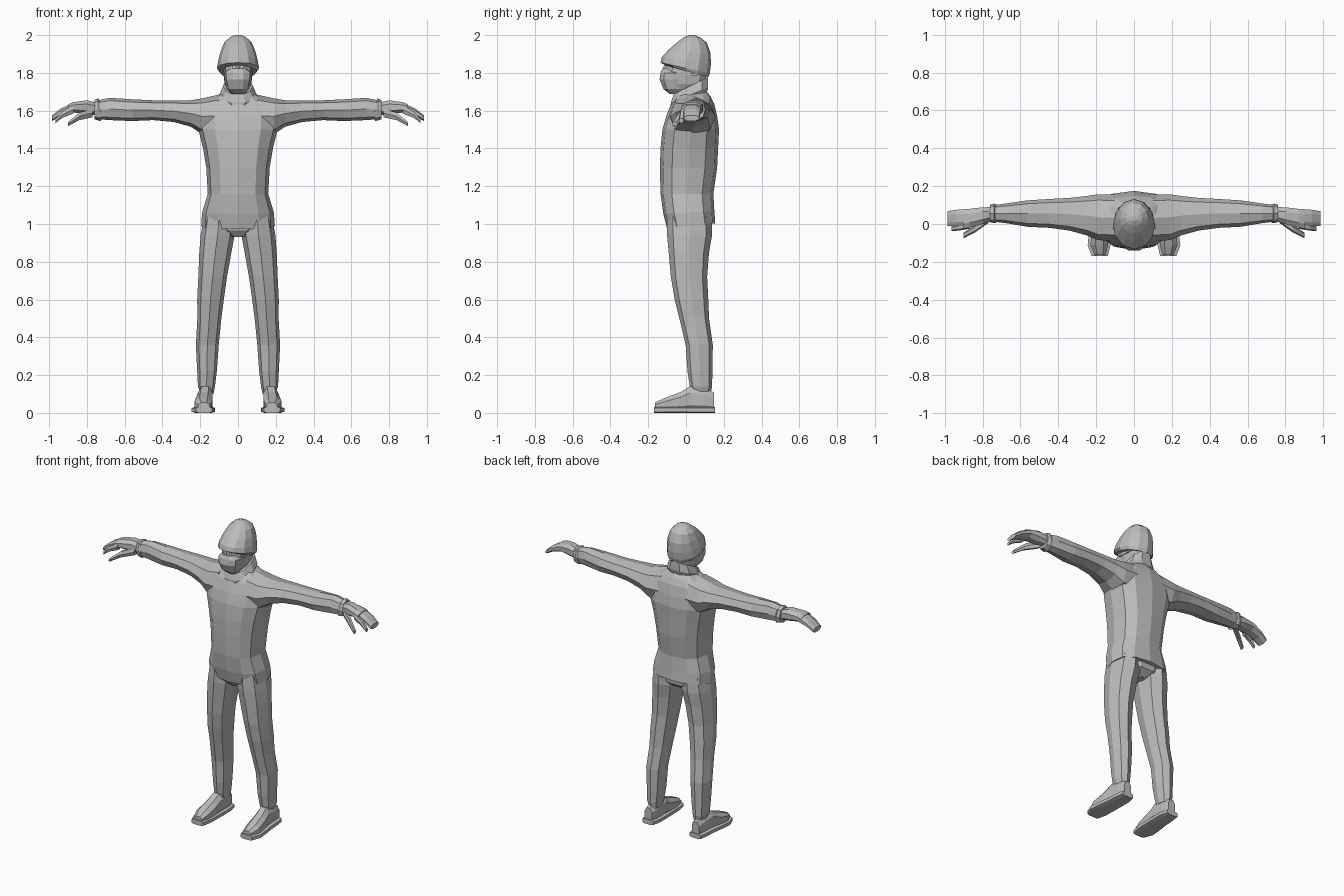
import bpy
import bmesh
import math

cube = bpy.data.objects.get("Cube")
if cube:
    bpy.data.objects.remove(cube, do_unlink=True)

# Single flat colour
GREY = (0.5, 0.5, 0.5, 1.0)
grey = bpy.data.materials.new("plain_grey")
grey.use_nodes = True
grey.diffuse_color = GREY
for node in grey.node_tree.nodes:
    if node.type == "BSDF_PRINCIPLED":
        node.inputs["Base Color"].default_value = GREY


def outline(sides, power, turned):
    """Unit outline between a circle and a square, touching all four limits."""
    offset = math.pi / sides if turned else 0
    points = []
    for i in range(sides):
        angle = 2 * math.pi * i / sides + offset
        points.append([math.copysign(abs(value) ** power, value)
                       for value in (math.cos(angle), math.sin(angle))])
    wide = max(abs(p[0]) for p in points)
    high = max(abs(p[1]) for p in points)
    return [(p[0] / wide, p[1] / high) for p in points]


def loft(name, axis, rings, sides=8, power=0.85, turned=False, mirror=1):
    """Skin a stack of rings: position, low and high limits on the two other
    axes, and optionally a slope along the second of those axes."""
    shape = outline(sides, power, turned)
    bm = bmesh.new()
    previous = None
    for position, u_low, u_high, v_low, v_high, *slope in rings:
        tilt = slope[0] if slope else 0
        ring = []
        for u, v in shape:
            across = (u_low + u_high) / 2 + u * (u_high - u_low) / 2
            deep = (v_low + v_high) / 2 + v * (v_high - v_low) / 2
            along = position + tilt * deep
            if axis == "x":
                point = (along, across, deep)
            elif axis == "y":
                point = (across, along, deep)
            else:
                point = (across, deep, along)
            ring.append(bm.verts.new((point[0] * mirror, point[1], point[2])))
        if previous is None:
            bm.faces.new(ring)
        else:
            for i in range(sides):
                j = (i + 1) % sides
                bm.faces.new((previous[i], previous[j], ring[j], ring[i]))
        previous = ring
    bm.faces.new(previous)
    bmesh.ops.recalc_face_normals(bm, faces=bm.faces)
    mesh = bpy.data.meshes.new(name)
    bm.to_mesh(mesh)
    bm.free()
    mesh.materials.append(grey)
    obj = bpy.data.objects.new(name, mesh)
    bpy.context.collection.objects.link(obj)
    return obj


def centred(rings):
    """Expand (height, half width, front, back, ...) to rings about x = 0."""
    return [(z, -half, half, *rest) for z, half, *rest in rings]


# Jacket body, from hem to shoulders
loft("jacket", "z", centred([
    (.985, .195, -.1, .155, .12),
    (1.06, .19, -.12, .15, .06),
    (1.16, .16, -.135, .145),
    (1.3, .168, -.138, .165),
    (1.4, .185, -.135, .17),
    (1.5, .21, -.125, .175),
    (1.57, .21, -.105, .165),
    (1.635, .18, -.08, .15),
    (1.675, .12, -.055, .13),
    (1.7, .07, -.03, .11),
]), sides=12, power=0.8)

# Trouser seat joining the legs
loft("trouser_seat", "z", centred([
    (.93, .035, -.055, .08),
    (.965, .13, -.085, .125),
    (1.05, .17, -.1, .135),
]), sides=10)

# Collar, higher at the nape than at the throat
loft("collar", "z", centred([
    (1.625, .075, -.078, .1, .4),
    (1.675, .1, -.08, .118, .4),
    (1.72, .078, -.065, .115, .5),
]), sides=10)

# Head and neck
loft("head", "z", centred([
    (1.64, .055, -.03, .09),
    (1.7, .05, -.07, .095),
    (1.74, .07, -.1, .1),
    (1.8, .078, -.112, .11),
    (1.85, .078, -.105, .11),
    (1.9, .06, -.07, .09),
]), sides=10)

# Nose ridge between the eyes
loft("nose", "z", centred([
    (1.79, .022, -.13, -.09),
    (1.825, .014, -.122, -.09),
    (1.86, .012, -.108, -.09),
]), sides=4, power=1)

# Cloth mask over the lower face
loft("face_mask", "z", centred([
    (1.688, .035, -.085, -.01),
    (1.715, .06, -.12, -.005),
    (1.765, .072, -.14, .01),
    (1.8, .074, -.135, 0),
    (1.822, .045, -.125, -.02),
]), sides=10, power=0.75)

# Knitted hat, its brim sloping down to the back
loft("hat", "z", centred([
    (1.81, .102, -.112, .118, -.28),
    (1.825, .111, -.135, .126, -.22),
    (1.865, .105, -.128, .132, -.15),
    (1.915, .092, -.092, .13, -.08),
    (1.96, .073, -.05, .11),
    (1.988, .044, -.012, .075),
    (2.0, .016, .015, .045),
]), sides=12, power=0.95)

for side, mirror in (("left", 1), ("right", -1)):
    # Mask strap
    loft(side + "_mask_strap", "y", [
        (-.05, .07, .076, 1.795, 1.805),
        (.06, .076, .082, 1.785, 1.795),
    ], sides=4, turned=True, mirror=mirror)

    # Sleeve and cuff
    loft(side + "_sleeve", "x", [
        (.1, -.09, .155, 1.46, 1.685),
        (.19, -.085, .157, 1.475, 1.665),
        (.25, -.06, .148, 1.515, 1.655),
        (.34, -.035, .138, 1.54, 1.655),
        (.45, -.02, .132, 1.55, 1.655),
        (.56, -.015, .125, 1.545, 1.66),
        (.68, .005, .108, 1.55, 1.668),
        (.74, .012, .1, 1.555, 1.655),
    ], mirror=mirror)
    loft(side + "_cuff", "x", [
        (.725, .008, .102, 1.545, 1.645),
        (.74, .004, .108, 1.548, 1.665),
        (.76, .01, .102, 1.555, 1.657),
    ], mirror=mirror)

    # Hand: palm, closed fingers and thumb
    loft(side + "_palm", "x", [
        (.74, .02, .09, 1.575, 1.64),
        (.8, 0, .088, 1.58, 1.655),
        (.87, -.02, .08, 1.59, 1.645),
        (.9, -.025, .078, 1.585, 1.633),
    ], turned=True, mirror=mirror)
    loft(side + "_front_finger", "x", [
        (.87, -.025, .01, 1.585, 1.63),
        (.93, -.035, -.005, 1.562, 1.595),
        (.965, -.038, -.012, 1.535, 1.558),
    ], sides=6, mirror=mirror)
    loft(side + "_fingers", "x", [
        (.87, -.01, .08, 1.59, 1.643),
        (.94, -.012, .075, 1.57, 1.61),
        (.985, -.01, .068, 1.545, 1.575),
    ], turned=True, mirror=mirror)
    loft(side + "_thumb", "x", [
        (.77, .005, .045, 1.565, 1.61),
        (.84, -.045, -.005, 1.55, 1.59),
        (.9, -.075, -.045, 1.518, 1.54),
    ], sides=6, mirror=mirror)

    # Trouser leg
    loft(side + "_trouser_leg", "z", [
        (.1, .13, .198, .035, .13),
        (.14, .122, .212, .02, .138),
        (.22, .112, .216, .008, .14),
        (.36, .102, .223, -.002, .142),
        (.5, .088, .215, -.035, .122),
        (.6, .075, .216, -.06, .118),
        (.72, .058, .21, -.08, .112),
        (.85, .035, .205, -.092, .122),
        (.94, .018, .198, -.1, .138),
        (1.04, .02, .18, -.1, .138),
    ], power=0.9, mirror=mirror)

    # Shoe upper with a wider, thin sole under it
    foot = [
        (-.165, .15, .208, .055),
        (-.11, .137, .23, .08),
        (-.03, .135, .222, .11),
        (.02, .134, .214, .14),
        (.1, .134, .208, .13),
        (.148, .146, .2, .108),
    ]
    loft(side + "_shoe", "y",
         [(y, inner, outer, .006, top) for y, inner, outer, top in foot],
         turned=True, mirror=mirror)
    loft(side + "_sole", "y",
         [(y * 1.03, inner - .012, outer + .015, 0, .032)
          for y, inner, outer, top in foot],
         turned=True, power=0.5, mirror=mirror)
